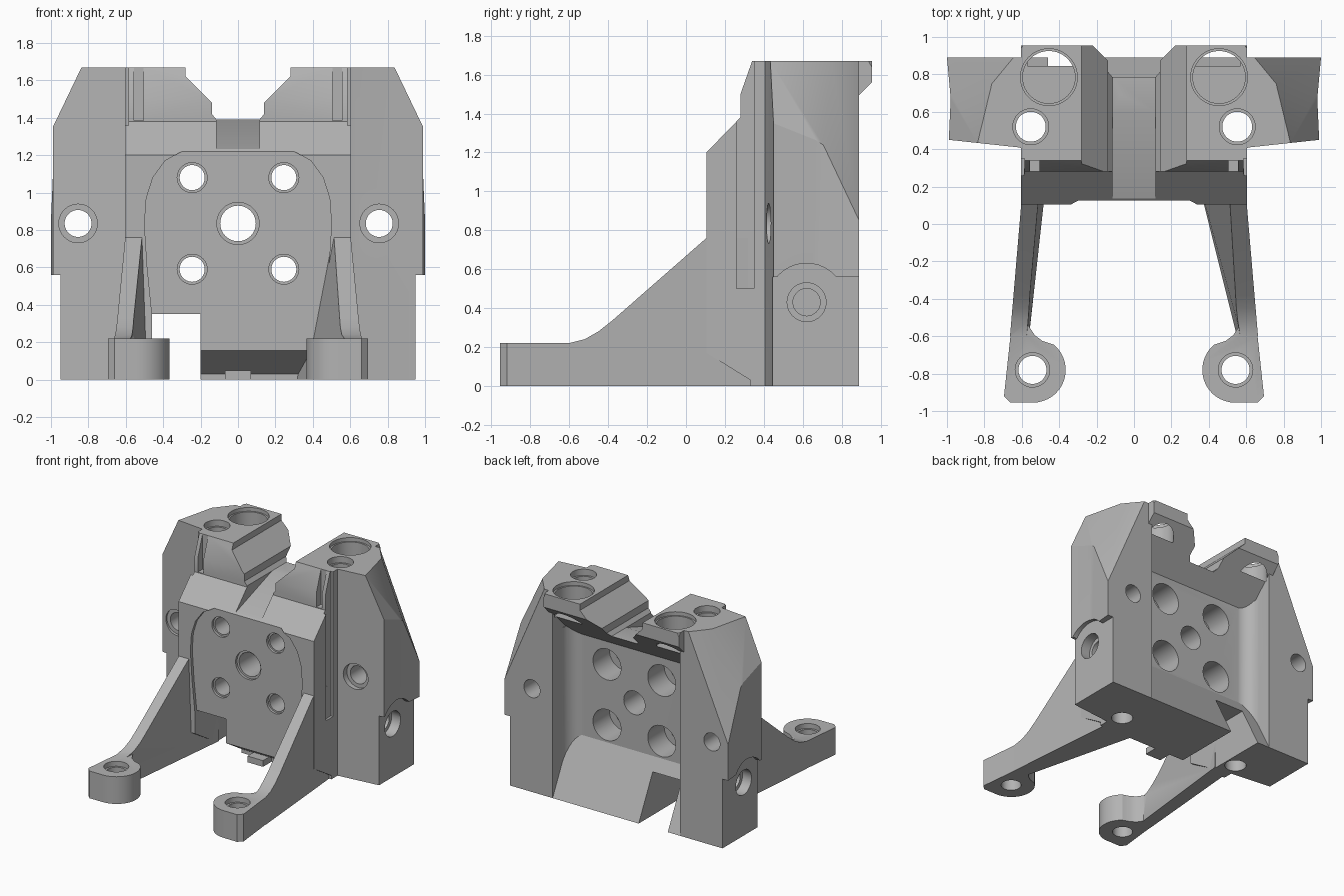
import bpy, bmesh, math
from mathutils import Vector

if "Cube" in bpy.data.objects:
    bpy.data.objects.remove(bpy.data.objects["Cube"])

grey = bpy.data.materials.new("machined_grey")
grey.use_nodes = True
grey.diffuse_color = (0.45, 0.45, 0.45, 1)
grey.node_tree.nodes["Principled BSDF"].inputs["Base Color"].default_value = (0.45, 0.45, 0.45, 1)

ORDER = {"x": lambda u, v, w: (w, u, v), "y": lambda u, v, w: (u, w, v), "z": lambda u, v, w: (u, v, w)}


def prism(name, pts, axis, a, b, planes=(), warp=None):
    """Extrude a 2D outline along an axis, then trim by planes (point, outward normal)."""
    bm = bmesh.new()
    put = ORDER[axis]
    lo = [bm.verts.new(put(u, v, a)) for u, v in pts]
    hi = [bm.verts.new(put(u, v, b)) for u, v in pts]
    bm.faces.new(lo)
    bm.faces.new(hi)
    for i in range(len(pts)):
        j = (i + 1) % len(pts)
        bm.faces.new((lo[i], lo[j], hi[j], hi[i]))
    for co, no in planes:
        geom = bm.verts[:] + bm.edges[:] + bm.faces[:]
        cut = bmesh.ops.bisect_plane(bm, geom=geom, plane_co=co, plane_no=no, clear_outer=True)
        edges = [e for e in cut["geom_cut"] if isinstance(e, bmesh.types.BMEdge)]
        bmesh.ops.holes_fill(bm, edges=edges)
    if warp:
        for v in bm.verts:
            v.co = warp(v.co)
    bmesh.ops.recalc_face_normals(bm, faces=bm.faces)
    mesh = bpy.data.meshes.new(name)
    bm.to_mesh(mesh)
    bm.free()
    mesh.materials.append(grey)
    ob = bpy.data.objects.new(name, mesh)
    bpy.context.scene.collection.objects.link(ob)
    return ob


def box(x0, x1, y0, y1, z0, z1):
    return prism("block", [(x0, y0), (x1, y0), (x1, y1), (x0, y1)], "z", z0, z1)


def arc(u, v, r, start, end, n):
    return [(u + r * math.cos(math.radians(start + (end - start) * i / n)),
             v + r * math.sin(math.radians(start + (end - start) * i / n))) for i in range(n + 1)]


def rod(u, v, r, axis, a, b):
    return prism("hole", arc(u, v, r, 0, 360, 40)[:-1], axis, a, b)


def combine(target, tool, operation="DIFFERENCE"):
    tool.hide_render = True
    mod = target.modifiers.new("combine", "BOOLEAN")
    mod.operation, mod.object, mod.solver = operation, tool, "EXACT"
    bpy.context.view_layer.objects.active = target
    bpy.ops.object.modifier_apply(modifier=mod.name)
    bpy.data.objects.remove(tool)


def plane(s, a, b, c):
    """Trim plane through three points, mirrored by s, facing away from the core."""
    a, b, c = (Vector((s * p[0], p[1], p[2])) for p in (a, b, c))
    n = (b - a).cross(c - a).normalized()
    return a, n if n.dot(a - Vector((0, 0.5, 0.5))) > 0 else -n


def corner(s):
    return plane(s, (.76, .75, 1.67), (.62, .92, 1.67), (1.0, .89, .85))


def shoulder(s):
    return plane(s, (.99, .45, 1.35), (.835, .44, 1.67), (.76, .75, 1.67))


# Central wall with the overhanging head
side = [(.105, .17), (.105, 1.2), (.28, 1.38), (.28, 1.5), (.34, 1.67), (.955, 1.67),
        (.955, 1.56), (.66, 1.265), (.66, .45), (.89, 0), (.33, 0), (.33, .03)]
body = prism("main_body", side, "x", -.605, .605, [corner(1), corner(-1)])

for s in (1, -1):
    # Side pillars
    plan = [(.57, .40), (.62, .41), (.99, .45), (.98, .67), (1.0, .89), (.57, .89)]
    pillar = prism("pillar", [(s * x, y) for x, y in plan], "z", 0, 1.67, [shoulder(s), corner(s)])
    combine(pillar, box(*sorted((s * .95, s * 1.1)), .3, 1, -.1, .56))
    combine(pillar, rod(.62, .43, .2, "x", s * .95, s * 1.1))
    combine(body, pillar, "UNION")
    # Rounded inside corner between wall and pillar
    fillet = [(s * .59, .64)] + [(s * x, y) for x, y in arc(.45, .78, .121, 0, -90, 8)] + [(s * .45, .64)]
    combine(body, prism("fillet", fillet, "z", .02, 1.33), "UNION")

# Lower opening, right of centre
combine(body, box(-.46, -.2, 0, 1, -.1, .35))

# Arched shallow recess on the front
half = [(.46, -.1), (.46, .35), (.485, .6), (.5, .83), (.49, .97), (.455, 1.08), (.39, 1.17), (.3, 1.22)]
arch = half + [(-x, z) for x, z in reversed(half)]
combine(body, prism("recess", arch, "y", 0, .13))

# Stepped saddle notch and its sloping channel
half = [(.28, 1.8), (.28, 1.62), (.14, 1.48), (.14, 1.42), (.115, 1.39)]
combine(body, prism("notch", half + [(-x, z) for x, z in reversed(half)], "y", -.1, 1.1))
floor = [(0, 1.18), (.13, 1.23), (.6, 1.39), (1.1, 1.39), (1.1, 1.8), (0, 1.8)]
combine(body, prism("channel", floor, "x", -.115, .115))

# Bolt holes through the wall, counterbored behind
for x in (-.245, .245):
    for z in (.59, 1.08):
        combine(body, rod(x, z, .067, "y", -.1, 1))
        combine(body, rod(x, z, .08, "y", -.1, .15))
        combine(body, rod(x, z, .125, "y", .45, 1.2))
combine(body, rod(0, .835, .095, "y", -.1, 1.2))
combine(body, rod(0, .835, .113, "y", -.1, .15))

# Pillar holes: front to back, from the side, and from the top
for x in (-.855, .755):
    combine(body, rod(x, .835, .072, "y", 0, 1.2))
    combine(body, rod(x, .835, .103, "y", .2, .46))
for s in (1, -1):
    combine(body, rod(.62, .43, .07, "x", s * .7, s * 1.1))
    combine(body, rod(.62, .43, .1, "x", s * .87, s * 1.1))
    combine(body, rod(s * .552, .52, .08, "z", -.1, 1.8))
    combine(body, rod(s * .552, .52, .096, "z", 1.62, 1.8))
    combine(body, rod(s * .455, .785, .14, "z", 1.45, 1.8))
    combine(body, rod(s * .455, .785, .152, "z", 1.64, 1.8))
    # Narrow guide grooves
    combine(body, box(*sorted((s * .585, s * .7)), .26, .35, .5, 1.8))
    combine(body, box(*sorted((s * .505, s * .555)), .2, .34, 1.385, 1.8))

# Small locating tab under the wall
combine(body, box(-.07, .07, .22, .4, 0, .05), "UNION")


# Front arms with round feet
def make_arm(name, s, root, flare):
    def warp(co):
        t = min(co.z / .5, 1)
        inner = (root - flare * co.y) * (1 - t) + (.525 - .11 * co.y) * t
        outer = .612 - .085 * co.y
        return Vector((s * (inner + (outer - inner) * co.x), co.y, co.z))

    web = [(.4, 0), (.4, .76), (.105, .76), (-.38, .335), (-.45, .28), (-.52, .24), (-.6, .22), (-.6, 0)]
    arm = prism(name, web, "x", 0, 1, warp=warp)
    foot = [(.65, -.5), (.695, -.92), (.66, -.955)] + arc(.54, -.78, .175, -90, -230, 16)
    foot += [(.49, -.625), (.53, -.595), (.56, -.55), (.575, -.5)]
    combine(arm, prism("foot", [(s * x, y) for x, y in foot], "z", 0, .22), "UNION")
    combine(arm, rod(s * .543, -.78, .075, "z", -.1, .4))
    combine(arm, rod(s * .543, -.78, .092, "z", .18, .4))
    return arm


arms = [make_arm("left_arm", 1, .40, .25), make_arm("right_arm", -1, .495, .11)]

# Smooth the round surfaces only
for ob in [body] + arms:
    bpy.ops.object.select_all(action="DESELECT")
    ob.select_set(True)
    bpy.context.view_layer.objects.active = ob
    bpy.ops.object.shade_smooth_by_angle(angle=math.radians(25))
